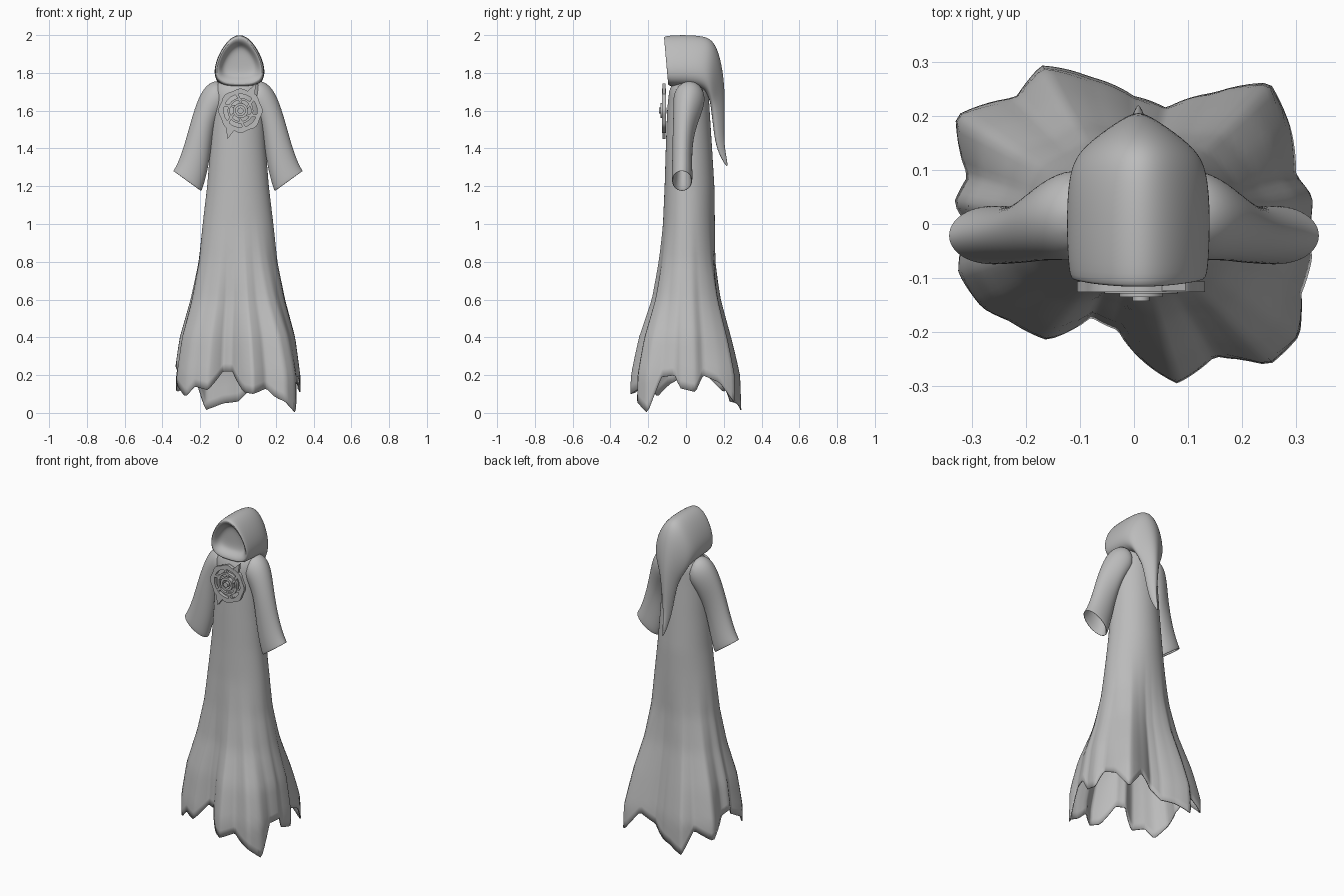
import bpy, bmesh, math
from mathutils import Vector

if "Cube" in bpy.data.objects:
    bpy.data.objects.remove(bpy.data.objects["Cube"])

GREY = bpy.data.materials.new("cloth grey")
GREY.diffuse_color = (0.5, 0.5, 0.5, 1)
GREY.use_nodes = True
GREY.node_tree.nodes["Principled BSDF"].inputs["Base Color"].default_value = GREY.diffuse_color


def finish(name, bm, subsurf=0, thick=0, angle=60):
    bmesh.ops.recalc_face_normals(bm, faces=bm.faces)
    me = bpy.data.meshes.new(name)
    bm.to_mesh(me)
    bm.free()
    me.materials.append(GREY)
    ob = bpy.data.objects.new(name, me)
    bpy.context.collection.objects.link(ob)
    if thick:
        m = ob.modifiers.new("thickness", 'SOLIDIFY')
        m.thickness, m.offset = thick, -1
    if subsurf:
        m = ob.modifiers.new("smooth", 'SUBSURF')
        m.levels = m.render_levels = subsurf
    bpy.ops.object.select_all(action='DESELECT')
    ob.select_set(True)
    bpy.context.view_layer.objects.active = ob
    bpy.ops.object.shade_smooth_by_angle(angle=math.radians(angle))
    return ob


def loft(rings, cap_start=False, cap_end=False, closed=False):
    """Skin a list of equal-length closed rings."""
    bm = bmesh.new()
    vs = [[bm.verts.new(p) for p in r] for r in rings]
    n = len(vs[0])
    pairs = list(zip(vs, vs[1:])) + ([(vs[-1], vs[0])] if closed else [])
    for a, b in pairs:
        for i in range(n):
            j = (i + 1) % n
            bm.faces.new((a[i], a[j], b[j], b[i]))
    if cap_start:
        bm.faces.new(vs[0])
    if cap_end:
        bm.faces.new(vs[-1])
    return bm


def smooth(t):
    t = max(0, min(1, t))
    return t * t * (3 - 2 * t)


# ---- robe body: lofted gown flaring into a ragged hem ----
# height, half width, front depth, back depth
PROFILE = [(1.78, .05, .04, .07), (1.75, .11, .07, .10), (1.70, .135, .09, .12),
           (1.6, .137, .10, .125), (1.4, .147, .107, .138), (1.2, .163, .113, .15),
           (1.0, .187, .122, .153), (.8, .208, .14, .155), (.6, .247, .165, .172),
           (.4, .298, .215, .208), (.2, .322, .245, .243), (0, .322, .25, .25)]
# x, y, z of hem tips and notches
HEM = [(.33, .05, .11), (.30, .09, .20), (.29, .18, .16), (.25, .26, .05),
       (.15, .245, .18), (.06, .215, .12), (0, .235, .06), (-.08, .27, .05),
       (-.17, .29, .015), (-.22, .235, .16), (-.33, .20, .11), (-.31, .09, .22),
       (-.34, .04, .25), (-.31, 0, .20), (-.325, -.09, .15), (-.28, -.155, .085),
       (-.23, -.18, .14), (-.16, -.215, .12), (-.08, -.175, .22), (-.03, -.20, .22),
       (.03, -.265, .11), (.08, -.295, .10), (.15, -.245, .13), (.20, -.25, .08),
       (.25, -.26, .06), (.305, -.205, 0), (.31, -.13, .19), (.33, -.06, .20),
       (.32, -.03, .13)]
POLAR = sorted((math.atan2(y, x) % math.tau, math.hypot(x, y), z) for x, y, z in HEM)


def hem_at(a):
    pts = [(POLAR[-1][0] - math.tau, *POLAR[-1][1:])] + POLAR + \
          [(POLAR[0][0] + math.tau, *POLAR[0][1:])]
    for p, q in zip(pts, pts[1:]):
        if p[0] <= a <= q[0]:
            t = (a - p[0]) / (q[0] - p[0])
            return p[1] + (q[1] - p[1]) * t, p[2] + (q[2] - p[2]) * t


def girth(a, z):
    for p, q in zip(PROFILE, PROFILE[1:]):
        if p[0] >= z >= q[0]:
            t = (p[0] - z) / (p[0] - q[0])
            w, f, b = (p[i] + (q[i] - p[i]) * t for i in (1, 2, 3))
            d = b if math.sin(a) > 0 else f
            return 1 / math.hypot(math.cos(a) / w, math.sin(a) / d)


SIDES, LEVELS = 144, 44
angles = [math.tau * i / SIDES for i in range(SIDES)]
rings = []
for k in range(LEVELS + 1):
    ring = []
    for a in angles:
        rh, zh = hem_at(a)
        u = (k / LEVELS) ** 1.15
        z = 1.78 + (zh - 1.78) * u
        fold = smooth((1.1 - z) / .95)
        r = girth(a, z) * (1 + fold * (rh / girth(a, .1) - 1))
        ring.append((r * math.cos(a), r * math.sin(a), z))
    rings.append(ring)
finish("robe_body", loft(rings, cap_start=True), thick=.006)

# ---- sleeves: outer edge (x, z), inner edge (x, z), centre y, front and back depth ----
SLEEVE = [(.08, 1.77, .06, 1.60, .02, .085, .08), (.16, 1.752, .095, 1.56, .018, .088, .085),
          (.21, 1.675, .122, 1.50, .008, .076, .068), (.25, 1.55, .14, 1.40, -.01, .062, .05),
          (.287, 1.41, .160, 1.28, -.018, .056, .05), (.325, 1.31, .182, 1.20, -.02, .056, .056),
          (.350, 1.275, .194, 1.165, -.022, .054, .056), (.335, 1.287, .203, 1.187, -.022, .044, .046),
          (.275, 1.39, .178, 1.31, -.018, .036, .036), (.24, 1.50, .16, 1.42, -.01, .03, .03)]
for side, name in ((1, "right_sleeve"), (-1, "left_sleeve")):
    rings = []
    for ox, oz, ix, iz, cy, f, b in SLEEVE:
        o, n = Vector((ox, cy, oz)), Vector((ix, cy, iz))
        ring = []
        for i in range(16):
            a = math.tau * i / 16
            s = math.sin(a)
            p = (o + n) / 2 + (o - n) / 2 * math.cos(a) + Vector((0, s * (b if s > 0 else f), 0))
            ring.append((p.x * side, p.y, p.z))
        rings.append(ring)
    finish(name, loft(rings, True, True), subsurf=2)

# ---- hood with shallow face hollow, bending down into a pointed tail ----
# top (y, z), bottom (y, z), half width; the first rows are the inside of the opening
HOOD = [(-.06, 1.89, -.058, 1.83, .04), (-.064, 1.93, -.06, 1.795, .08),
        (-.08, 1.948, -.07, 1.778, .10), (-.108, 1.964, -.088, 1.762, .114),
        (-.120, 1.987, -.098, 1.74, .132), (-.108, 2.0, -.088, 1.728, .142),
        (0, 2.003, 0, 1.728, .146), (.08, 1.998, .07, 1.72, .143),
        (.14, 1.982, .105, 1.70, .132), (.178, 1.90, .120, 1.67, .112),
        (.198, 1.79, .128, 1.64, .086), (.206, 1.69, .134, 1.60, .06),
        (.205, 1.55, .145, 1.50, .04), (.20, 1.42, .162, 1.39, .023),
        (.225, 1.305, .214, 1.30, .004)]
rings = []
for ty, tz, by, bz, w in HOOD:
    ring = []
    for i in range(24):
        a = math.tau * i / 24
        h = (.5 + .5 * math.cos(a)) ** 1.5
        ring.append((.008 + w * math.sin(a) * (1 - .25 * h),
                     by + (ty - by) * h, bz + (tz - bz) * h))
    rings.append(ring)
finish("hood", loft(rings, True, True), subsurf=2)

# ---- chest medallion: raised rings, spokes, hub and two thorns ----
CX, CZ = .013, 1.60


def band(name, r0, r1, y0, y1, n=40, wave=0):
    def circle(r, y, wv):
        out = []
        for i in range(n):
            a = math.tau * i / n
            rr = r + wv * math.cos(8 * a)
            out.append((CX + rr * math.cos(a), y, CZ + rr * math.sin(a)))
        return out
    finish(name, loft([circle(r0, y0, 0), circle(r1, y0, wave),
                       circle(r1, y1, wave), circle(r0, y1, 0)], closed=True), angle=30)


def plate(name, outline, y0, y1):
    rings = [[(CX + x, y, CZ + z) for x, z in outline] for y in (y0, y1)]
    finish(name, loft(rings, True, True), angle=30)


band("medallion_outer_ring", .088, .114, -.126, -.106, wave=.004)
band("medallion_middle_ring", .056, .068, -.128, -.108)
band("medallion_inner_ring", .026, .040, -.135, -.106)
band("medallion_hub", .001, .016, -.142, -.104, n=16)
for k in range(6):
    a, b = math.tau * k / 6 + .3, math.tau * k / 6 + .75
    tips = [(r * math.cos(t), r * math.sin(t)) for r, t in
            ((.034, a - .2), (.094, b - .09), (.094, b + .09), (.034, a + .2))]
    plate(f"medallion_spoke_{k + 1}", tips, -.125, -.108)
plate("medallion_upper_thorn", [(.035, .10), (.082, .145), (.075, .08)], -.124, -.108)
plate("medallion_lower_thorn", [(-.08, -.075), (-.068, -.15), (-.03, -.10)], -.124, -.108)
